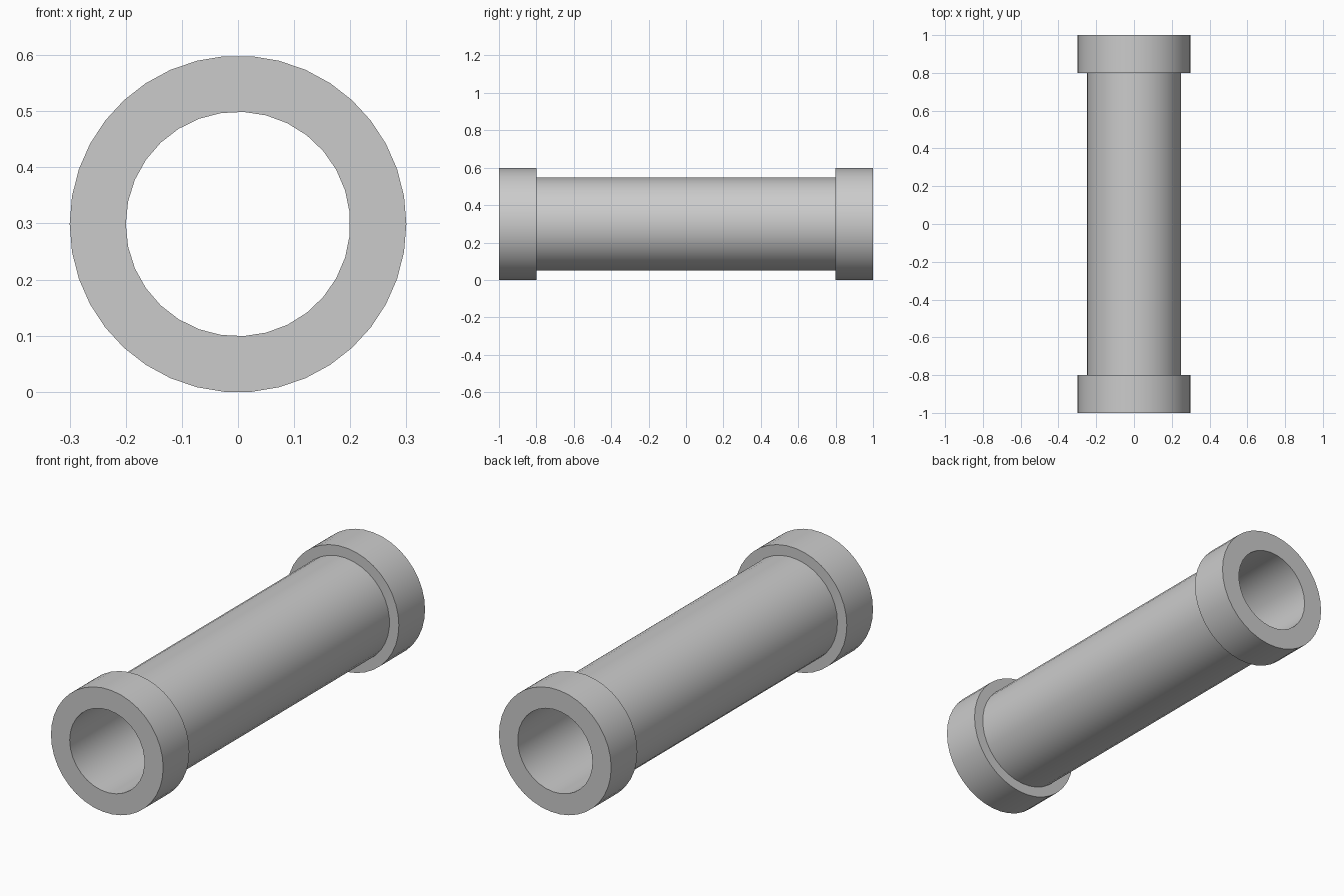
import bpy, bmesh
from math import pi, sin, cos

if "Cube" in bpy.data.objects:
    bpy.data.objects.remove(bpy.data.objects["Cube"])

HALF, SHOULDER = 1.0, 0.8          # end face and collar step along y
COLLAR = (0.30, 38)                # radius, sides
BODY = (0.25, 35)
BORE = (0.20, 31)
CENTRE_Z = COLLAR[0] * cos(pi / COLLAR[1])

bm = bmesh.new()


def ring(shape, y):
    """Closed loop of edges around the y axis."""
    r, n = shape
    vs = [bm.verts.new((-r * cos(2 * pi * i / n), y, CENTRE_Z + r * sin(2 * pi * i / n)))
          for i in range(n)]
    return [bm.edges.new((vs[i], vs[(i + 1) % n])) for i in range(n)]


def wall(a, b):
    """Quad wall between two equal rings."""
    for e, f in zip(a, b):
        bm.faces.new((e.verts[0], e.verts[1], f.verts[1], f.verts[0]))


def annulus(outer, inner, y):
    """Flat face between two rings with different side counts."""
    bmesh.ops.triangle_fill(bm, edges=outer + inner, use_beauty=True, normal=(0, y, 0))


# Collars at both ends, with end faces and inner shoulders
body_rings, bore_rings = [], []
for s in (-1, 1):
    end, step = ring(COLLAR, s * HALF), ring(COLLAR, s * SHOULDER)
    body, bore = ring(BODY, s * SHOULDER), ring(BORE, s * HALF)
    wall(end, step)
    annulus(end, bore, s)
    annulus(step, body, -s)
    body_rings.append(body)
    bore_rings.append(bore)

# Pipe body and through bore
wall(*body_rings)
wall(*bore_rings)
bmesh.ops.recalc_face_normals(bm, faces=bm.faces)

mesh = bpy.data.meshes.new("collared_pipe")
bm.to_mesh(mesh)
bm.free()
pipe = bpy.data.objects.new("collared_pipe", mesh)
bpy.context.collection.objects.link(pipe)
bpy.context.view_layer.objects.active = pipe
pipe.select_set(True)
bpy.ops.object.shade_smooth_by_angle()
